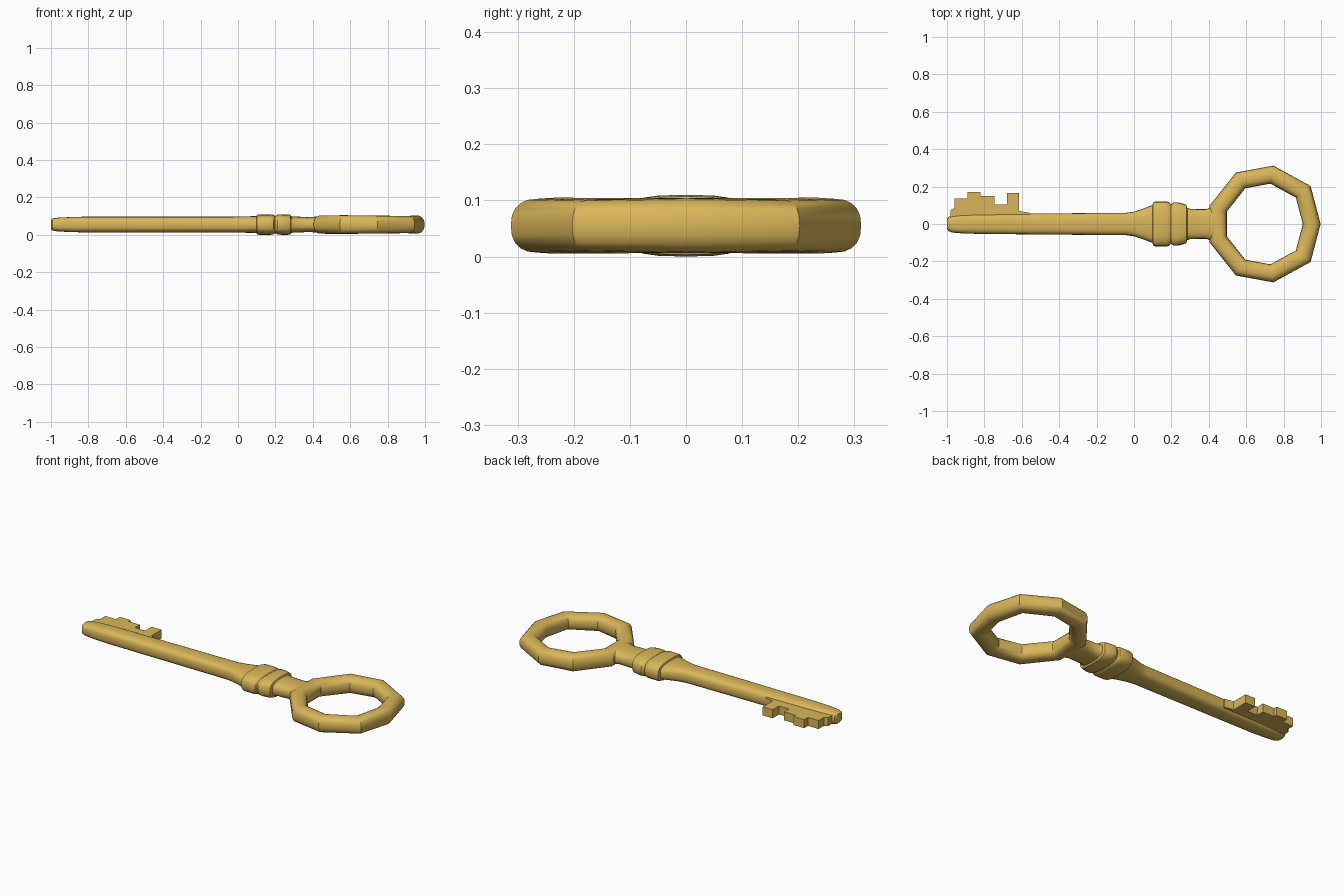
import bpy, bmesh, math
from mathutils import Vector

if "Cube" in bpy.data.objects:
    bpy.data.objects.remove(bpy.data.objects["Cube"])

brass = bpy.data.materials.new("brass")
brass.diffuse_color = (0.70, 0.47, 0.10, 1)
brass.use_nodes = True
brass.node_tree.nodes["Principled BSDF"].inputs["Base Color"].default_value = brass.diffuse_color
CZ = 0.06  # mid height of the key


def finish(name, bm, angle=35):
    bmesh.ops.recalc_face_normals(bm, faces=bm.faces[:])
    me = bpy.data.meshes.new(name)
    bm.to_mesh(me)
    bm.free()
    me.materials.append(brass)
    for p in me.polygons:
        p.use_smooth = True
    me.set_sharp_from_angle(angle=math.radians(angle))
    ob = bpy.data.objects.new(name, me)
    bpy.context.collection.objects.link(ob)
    return ob


def oval(n, power):
    """Unit rounded-rectangle outline."""
    pts = []
    for i in range(n):
        a = 2 * math.pi * i / n
        c, s = math.cos(a), math.sin(a)
        pts.append((math.copysign(abs(c) ** (2 / power), c),
                    math.copysign(abs(s) ** (2 / power), s)))
    return pts


def skin(name, rings, closed=False, angle=35):
    """Bridge a list of equal-length point rings."""
    bm = bmesh.new()
    vs = [[bm.verts.new(p) for p in r] for r in rings]
    n, m = len(vs[0]), len(vs)
    for i in range(m if closed else m - 1):
        a, b = vs[i], vs[(i + 1) % m]
        for j in range(n):
            k = (j + 1) % n
            bm.faces.new((a[j], a[k], b[k], b[j]))
    if not closed:
        bm.faces.new(vs[0])
        bm.faces.new(vs[-1])
    return finish(name, bm, angle)


def loft_x(name, stations, power=3.0, n=24):
    """Stations are (x, half width, half height)."""
    return skin(name, [[(x, w * u, CZ + h * v) for u, v in oval(n, power)]
                       for x, w, h in stations])


# shaft with rounded tip, flaring into the collar
loft_x("shaft", [(-1.0, .026, .026), (-.993, .037, .032), (-.97, .046, .036),
                 (-.92, .050, .039), (-.83, .053, .042), (-.5, .056, .042),
                 (-.04, .060, .042), (0, .066, .043), (.05, .082, .044),
                 (.09, .098, .045), (.12, .104, .045)])

# two collar bands with a groove between
loft_x("collar_large", [(.098, .100, .044), (.102, .114, .052), (.115, .120, .055),
                        (.175, .120, .055), (.19, .115, .052), (.198, .103, .047)])
loft_x("collar_small", [(.19, .103, .046), (.202, .107, .047), (.212, .116, .053),
                        (.235, .116, .055), (.265, .108, .055), (.280, .102, .052),
                        (.285, .084, .044)])

# neck joining collar and bow
loft_x("neck", [(.27, .088, .045), (.29, .086, .044), (.30, .080, .043), (.385, .079, .040),
                (.41, .088, .042), (.44, .098, .046), (.455, .092, .045)], 2.8)

# nine-sided bow: (x, y, half height), mirrored across y
half = [(.905, .172, .046), (.737, .264, .048), (.570, .233, .050), (.450, .082, .049)]
path = [(.950, 0, .049)] + half + [(x, -y, h) for x, y, h in reversed(half)]
rings = []
for i, (x, y, h) in enumerate(path):
    p = Vector((x, y))
    d0 = (p - Vector(path[i - 1][:2])).normalized()
    d1 = (Vector(path[(i + 1) % len(path)][:2]) - p).normalized()
    t = (d0 + d1).normalized()
    out = Vector((t.y, -t.x)) * (.046 / t.dot(d0))
    rings.append([(x + out.x * u, y + out.y * u, CZ + h * v) for u, v in oval(20, 2.4)])
skin("bow", rings, closed=True, angle=30)

# bit: stepped plate cut as one profile, (x end, y height) per tooth
steps = [(-.89, .135), (-.82, .170), (-.745, .150), (-.68, .105), (-.615, .165)]
outline = [(-.98, .02), (-.98, .075), (-.96, .085)]
x0 = -.96
for x1, top in steps:
    outline += [(x0, top), (x1, top)]
    x0 = x1
outline += [(-.615, .070), (-.56, .060), (-.56, .02)]
bm = bmesh.new()
face = bm.faces.new([bm.verts.new((x, y, CZ - .025)) for x, y in outline])
ext = bmesh.ops.extrude_face_region(bm, geom=[face])
bmesh.ops.translate(bm, vec=(0, 0, .05),
                    verts=[g for g in ext["geom"] if isinstance(g, bmesh.types.BMVert)])
finish("bit", bm, 20)

# rest the key on the ground, centred
zmin = min(v.co.z for o in bpy.data.objects for v in o.data.vertices)
for o in bpy.data.objects:
    o.location.z = -zmin
